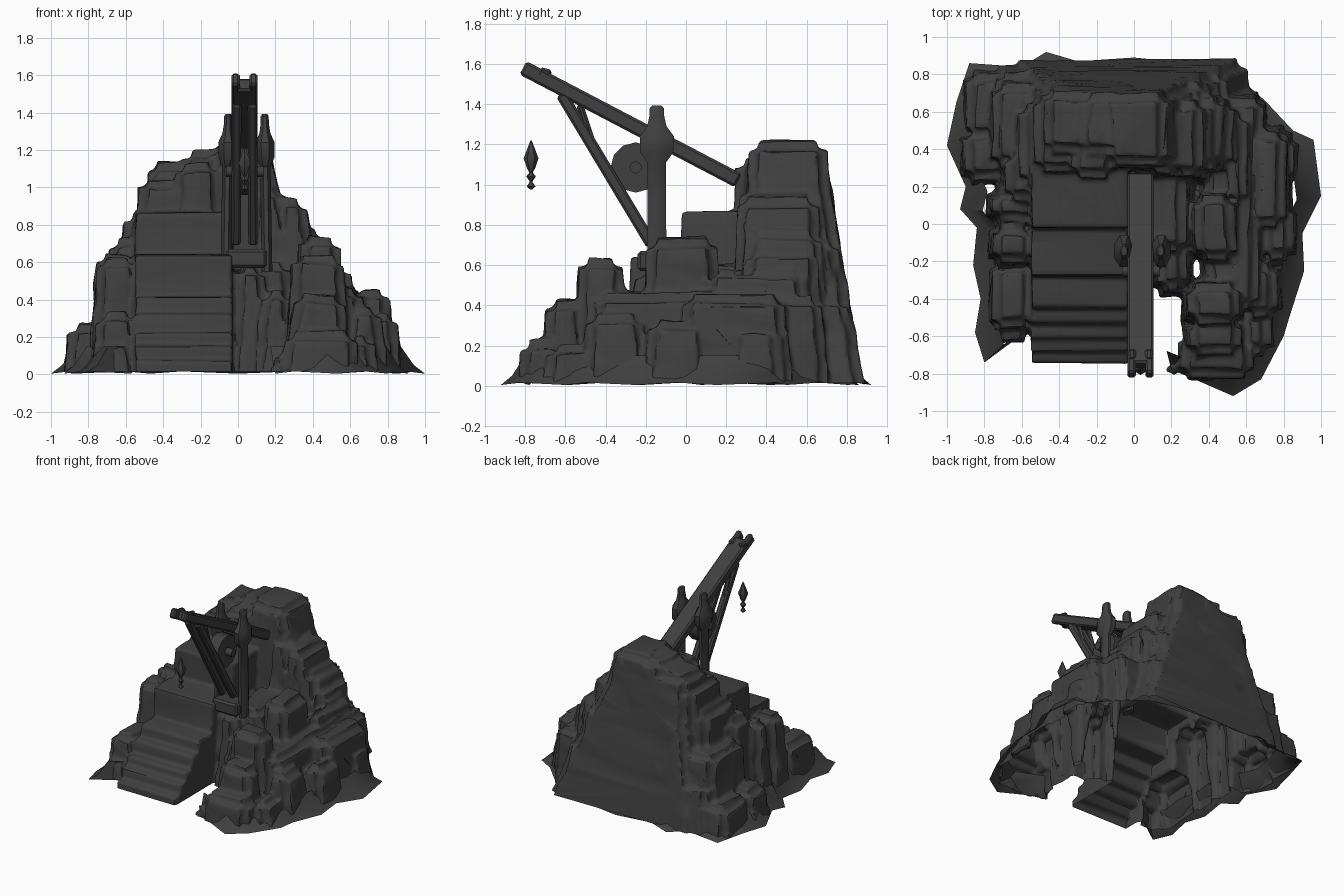
import bpy, bmesh, math, random
from mathutils import Vector, Matrix, noise

if "Cube" in bpy.data.objects:
    bpy.data.objects.remove(bpy.data.objects["Cube"])

random.seed(4)
stone = bpy.data.materials.new("charcoal_grey")
stone.diffuse_color = (0.05, 0.05, 0.05, 1)
stone.use_nodes = True
stone.node_tree.nodes["Principled BSDF"].inputs["Base Color"].default_value = stone.diffuse_color


def finish(name, bm, angle=35):
    me = bpy.data.meshes.new(name)
    bmesh.ops.recalc_face_normals(bm, faces=bm.faces)
    bm.to_mesh(me)
    bm.free()
    me.materials.append(stone)
    ob = bpy.data.objects.new(name, me)
    bpy.context.collection.objects.link(ob)
    bpy.ops.object.select_all(action='DESELECT')
    ob.select_set(True)
    bpy.context.view_layer.objects.active = ob
    bpy.ops.object.shade_smooth_by_angle(angle=math.radians(angle))
    return ob


def add_rock(target, x0, x1, y0, y1, top, right=0, left=0, rear=0):
    # Chipped block that flares towards the ground; extra spread per side
    bm = bmesh.new()
    bmesh.ops.create_cube(bm, size=1)
    flare = 0.02 + 0.02 * top
    for v in bm.verts:
        s = v.co.copy()
        low = s.z < 0
        f = flare if low else -0.012
        v.co = ((x1 + f + right * low if s.x > 0 else x0 - f - left * low),
                (y1 + f + rear * low if s.y > 0 else y0 - f), -0.1 if low else top)
        v.co += Vector([random.uniform(-0.014, 0.014) for _ in range(3)])
    bmesh.ops.bevel(bm, geom=bm.edges[:], offset=0.05, segments=3, affect='EDGES')
    me = bpy.data.meshes.new("tmp")
    bm.to_mesh(me)
    bm.free()
    target.from_mesh(me)
    bpy.data.meshes.remove(me)


def box(name, m, bevel=0.012):
    bm = bmesh.new()
    bmesh.ops.create_cube(bm, size=1, matrix=m)
    bmesh.ops.bevel(bm, geom=bm.edges[:], offset=bevel, segments=1, affect='EDGES')
    return finish(name, bm)


def timber(name, a, b, w, h):
    # Squared timber from a to b, w across x, h across the other way
    a, b = Vector(a), Vector(b)
    d = b - a
    z = d.normalized()
    x = Vector((1, 0, 0))
    x = (x - z * x.dot(z)).normalized()
    m = Matrix((x * w, z.cross(x) * h, d)).transposed().to_4x4()
    m.translation = (a + b) / 2
    return box(name, m)


def lathe(name, rings, sides=8, squash=1.0, base=(0, 0, 0), lean=0):
    # Stacked rings of (radius, z); squash narrows x, lean tilts along x
    bm = bmesh.new()
    loops = []
    for r, z in rings:
        cx = base[0] + lean * (z - rings[0][1])
        angs = [math.tau * (i + .5) / sides for i in range(sides)]
        loops.append([bm.verts.new((cx + squash * r * math.cos(a), base[1] + r * math.sin(a), base[2] + z))
                      for a in angs])
    for p, q in zip(loops, loops[1:]):
        for i in range(sides):
            j = (i + 1) % sides
            bm.faces.new((p[i], p[j], q[j], q[i]))
    bm.faces.new(loops[0])
    bm.faces.new(loops[-1])
    return finish(name, bm)


# Rocks as (x0, x1, y0, y1, top height, optional spread right, left, rear)
left = [(-.76, -.54, -.56, -.2, .33), (-.76, -.56, -.62, -.4, .2), (-.76, -.53, -.22, .0, .63),
        (-.77, -.53, .0, .18, .64), (-.69, -.52, .12, .4, .73), (-.62, -.48, .2, .65, .86),
        (-.92, -.6, .22, .5, .27), (-.9, -.55, .45, .8, .26), (-.76, -.5, .3, .75, .6)]
peak = [(-.54, -.25, .27, .7, 1.04), (-.5, -.15, .37, .71, 1.14), (-.34, -.1, .25, .5, 1.13),
        (-.3, -.05, .36, .72, 1.2), (-.17, .17, .3, .71, 1.22, .25), (.05, .26, .25, .66, 1.0, .12),
        (.2, .37, .25, .66, .94, .12), (.3, .47, .28, .68, .77, .05), (.42, .54, .28, .66, .68)]
right = [(.32, .55, -.2, .16, .74), (.28, .57, -.55, -.31, .63), (.28, .57, -.7, -.5, .43),
         (.25, .64, -.82, -.6, .22), (.38, .68, -.45, .5, .46), (.6, .83, -.02, .5, .45),
         (.68, .86, -.2, .1, .33), (.6, .78, -.5, -.2, .36), (.58, .74, -.7, -.45, .2),
         (.7, .87, .2, .48, .3), (.5, .61, .1, .6, .58), (.17, .26, -.81, -.74, .09)]
back = [(-.5, .5, .6, .82, .45), (-.44, .16, .5, .71, 1.1, .45, .2, .15), (-.45, .4, .55, .77, .72),
        (.4, .7, .4, .68, .45), (-.75, -.4, .6, .82, .38)]
centre = [(-.02, .3, -.16, .3, .6), (.12, .3, -.36, .2, .45), (-.02, .16, -.27, -.05, .58)]
raw = bmesh.new()
for r in left + peak + right + back + centre:
    add_rock(raw, *r)

# Stairs: stepped profile extruded across, fused with the rocks
steps = [(-.745, .07), (-.68, .15), (-.61, .22), (-.53, .32), (-.45, .41), (-.275, .64), (-.02, .865)]
path = [(-.75, -.1)]
for i, (y, z) in enumerate(steps):
    nxt = steps[i + 1][0] if i < 6 else .4
    path += [(y, z - .012), (y + .012, z), (nxt - .008, z + .006)]
path.append((.4, -.1))
caps = [[raw.verts.new((x, y, z)) for y, z in path] for x in (-.55, -.03)]
raw.faces.new(caps[0])
raw.faces.new(caps[1][::-1])
for i in range(len(path)):
    j = (i + 1) % len(path)
    raw.faces.new((caps[0][i], caps[1][i], caps[1][j], caps[0][j]))

# Fuse everything into one weathered shell
pile = finish("mound_source", raw)
mod = pile.modifiers.new("fuse", 'REMESH')
mod.mode = 'VOXEL'
mod.voxel_size = 0.014
dec = pile.modifiers.new("facet", 'DECIMATE')
dec.ratio = 0.3
ev = pile.evaluated_get(bpy.context.evaluated_depsgraph_get())
shell = bmesh.new()
shell.from_mesh(ev.to_mesh())
ev.to_mesh_clear()
bpy.data.objects.remove(pile)
for v in shell.verts:
    on_stairs = -.53 < v.co.x < -.02 and v.co.y < .22
    v.co += (0.003 if on_stairs else 0.012) * noise.noise_vector(v.co * 9)
# Open underside
bmesh.ops.bisect_plane(shell, geom=shell.verts[:] + shell.edges[:] + shell.faces[:],
                       plane_co=(0, 0, 0.015), plane_no=(0, 0, 1), clear_inner=True)
finish("rock_mound_with_stairs", shell, 45)

# Ragged skirt of ground around the mound
outline = [(-.57, -.57), (-.8, -.74), (-.85, -.58), (-.82, -.4), (-.86, -.22), (-.84, -.02), (-.93, .08),
           (-.9, .2), (-1, .42), (-.95, .65), (-.88, .86), (-.6, .84), (-.47, .92), (-.3, .87), (0, .89),
           (.3, .86), (.53, .81), (.7, .66), (.85, .5), (.96, .45), (1, .15), (.9, -.05), (.91, -.25),
           (.83, -.5), (.8, -.6), (.68, -.83), (.53, -.92), (.3, -.82), (.2, -.78)]
bm = bmesh.new()
rows = [[bm.verts.new((x * s, y * s, z)) for s, z in ((1, .004 + .012 * (i % 2)), (.94, .05), (.87, .15))]
        for i, (x, y) in enumerate(outline)]
for p, q in zip(rows, rows[1:]):
    for k in (0, 1):
        bm.faces.new((p[k], p[k + 1], q[k + 1], q[k]))
finish("ground_skirt", bm, 40)

# Crane boom with a forked tip and pins
foot, tip = Vector((.035, .26, 1.02)), Vector((.035, -.81, 1.58))
along = (tip - foot).normalized()
timber("boom", foot, tip - along * .06, .14, .075)
for s in (-1, 1):
    off = Vector((s * .048, 0, 0))
    timber("boom_fork", tip - along * .1 + off, tip + off, .045, .075)
    timber("boom_pin", (.035 + s * .045, -.73, 1.565), (.035 + s * .045, -.67, 1.55), .04, .04)

    # Post and braces on each side
    lathe("crane_post", [(.052, .55), (.05, .9), (.05, 1.11), (.088, 1.16), (.092, 1.24), (.052, 1.29),
                         (.04, 1.34), (.038, 1.38), (.026, 1.392)], squash=.6,
          base=(.045 + s * .11, -.145, 0), lean=-s * .015)
    timber("brace", (.035 + s * .045, -.17, .70), (.035 + s * .042, -.62, 1.45), .05, .058)
    timber("short_brace", (.035 + s * .045, -.45, 1.16), (.035 + s * .045, -.53, 1.4), .03, .035)

# Winding drum and axles
bm = bmesh.new()
for y, z, r, w in ((-.25, 1.085, .125, .09), (-.25, 1.085, .03, .2), (-.145, 1.2, .03, .22)):
    bmesh.ops.create_cone(bm, cap_ends=True, segments=12, radius1=r, radius2=r, depth=w,
                          matrix=Matrix.Translation((.035, y, z)) @ Matrix.Rotation(math.pi / 2, 4, 'Y'))
finish("winding_drum_and_axles", bm)

# Base beam under the posts
box("crane_base", Matrix.Translation((.045, -.17, .62)) @ Matrix.Diagonal((.22, .14, .1, 1)), .015)

# Hanging hook and chain pieces
lathe("hook", [(.003, 1.22), (.022, 1.17), (.037, 1.13), (.02, 1.08), (.008, 1.06), (.024, 1.04),
               (.006, 1.015), (.022, .99), (.004, .975)], sides=6, base=(.035, -.77, 0))
